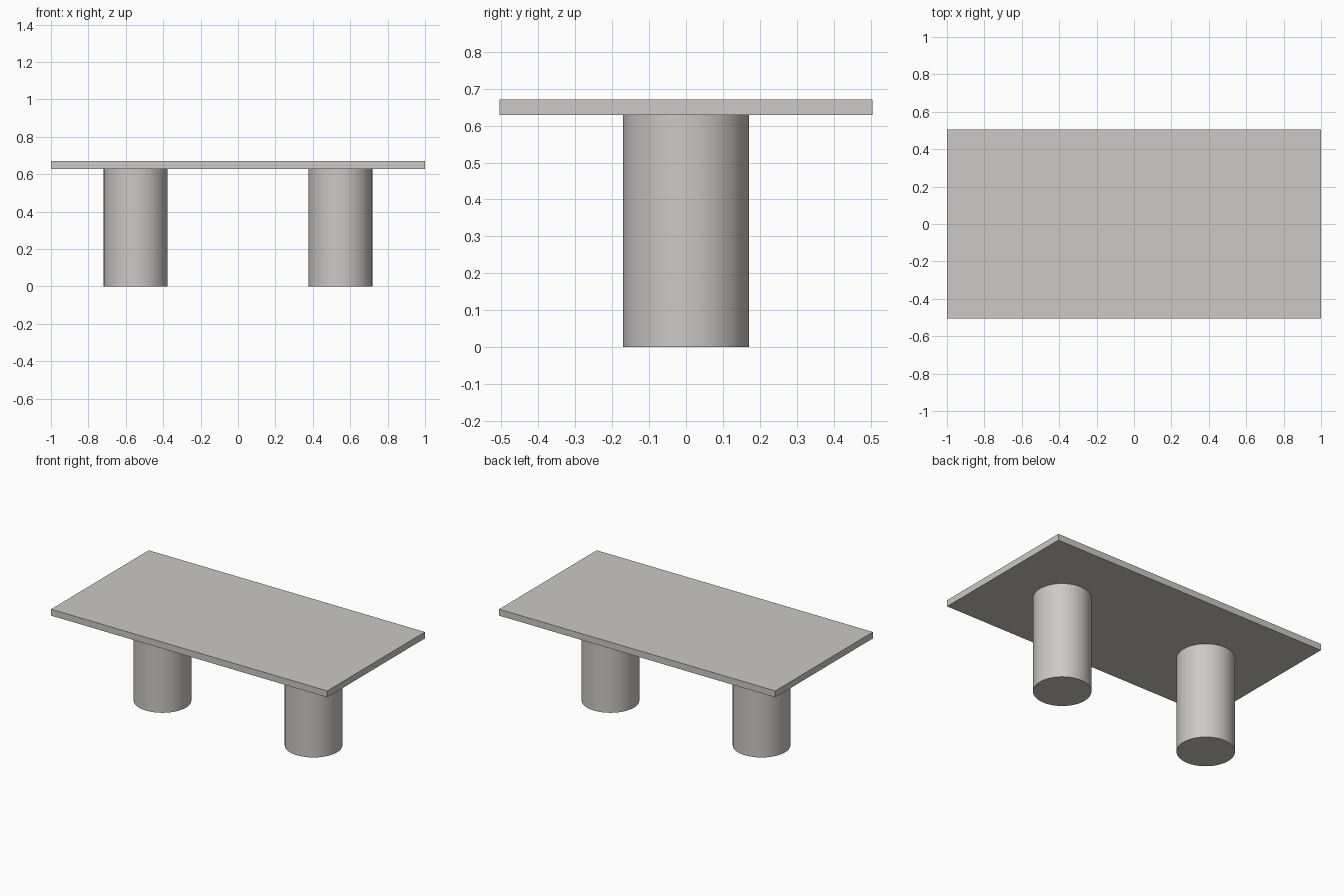
import bpy, math

if "Cube" in bpy.data.objects:
    bpy.data.objects.remove(bpy.data.objects["Cube"])

TOP_Z, UNDER_Z = 0.67, 0.628
LEG_X, LEG_R = 0.547, 0.171

stone = bpy.data.materials.new("warm_light_grey")
stone.diffuse_color = (0.60, 0.585, 0.57, 1.0)
stone.use_nodes = True
stone.node_tree.nodes["Principled BSDF"].inputs["Base Color"].default_value = stone.diffuse_color

# Rectangular slab top
bpy.ops.mesh.primitive_cube_add(size=1, location=(0, 0, (TOP_Z + UNDER_Z) / 2))
top = bpy.context.object
top.name = "table_top"
top.scale = (2.0, 1.01, TOP_Z - UNDER_Z)
bpy.ops.object.transform_apply(location=False, rotation=False, scale=True)
top.data.materials.append(stone)

# Two round pedestal legs
for side, name in ((-1, "left_leg"), (1, "right_leg")):
    bpy.ops.mesh.primitive_cylinder_add(
        vertices=64, radius=LEG_R, depth=UNDER_Z,
        location=(side * LEG_X, 0, UNDER_Z / 2))
    leg = bpy.context.object
    leg.name = name
    leg.data.materials.append(stone)
    bpy.ops.object.shade_smooth_by_angle(angle=math.radians(30))
